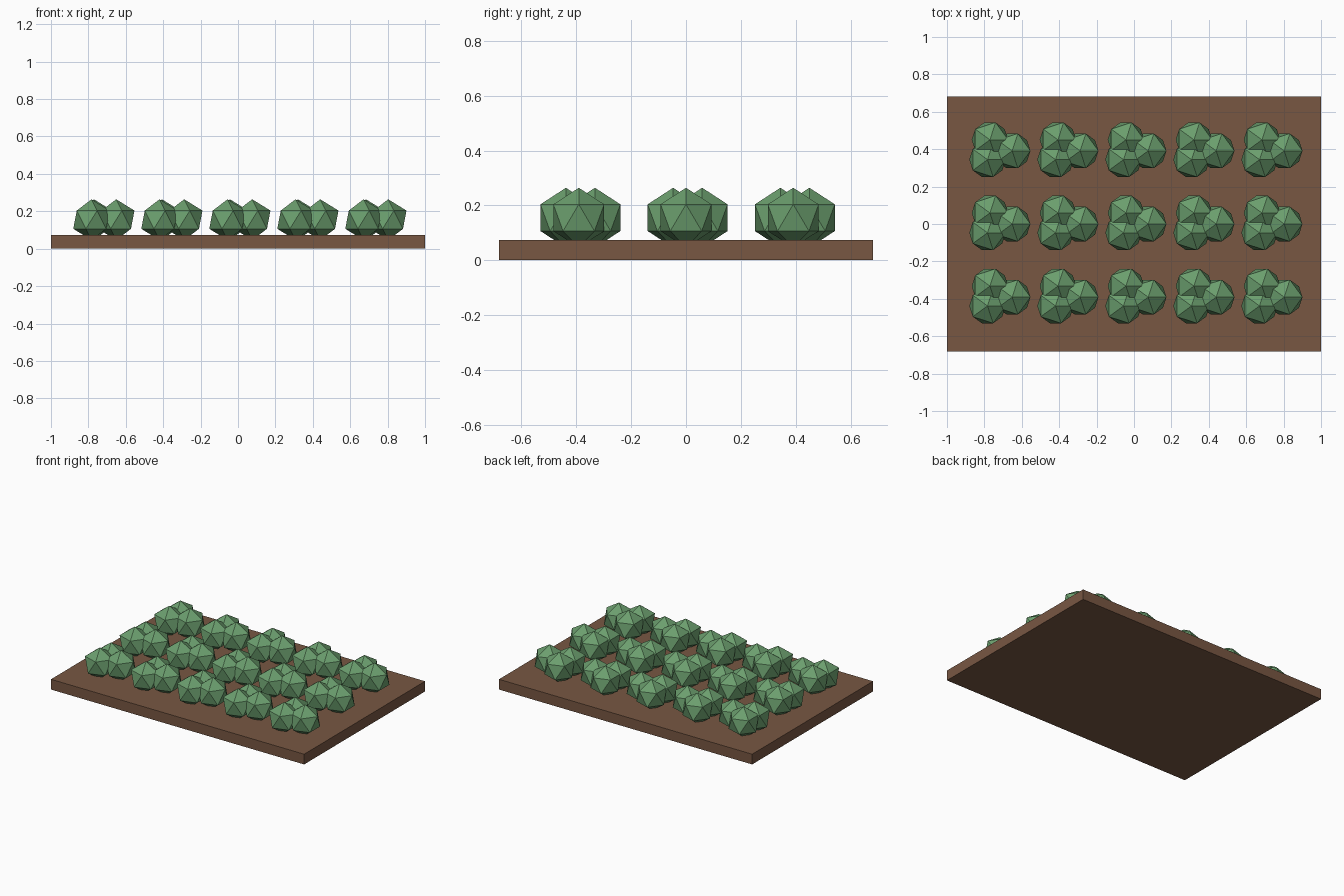
import bpy
import bmesh
from mathutils import Matrix

if "Cube" in bpy.data.objects:
    bpy.data.objects.remove(bpy.data.objects["Cube"])


def material(name, color):
    mat = bpy.data.materials.new(name)
    mat.diffuse_color = (*color, 1.0)
    mat.use_nodes = True
    mat.node_tree.nodes["Principled BSDF"].inputs["Base Color"].default_value = mat.diffuse_color
    return mat


def add_object(name, bm, mat):
    mesh = bpy.data.meshes.new(name)
    bm.to_mesh(mesh)
    bm.free()
    mesh.materials.append(mat)
    obj = bpy.data.objects.new(name, mesh)
    bpy.context.collection.objects.link(obj)
    return obj


soil = material("soil_brown", (0.188, 0.095, 0.055))
leaf = material("leaf_green", (0.147, 0.342, 0.155))

# Soil bed
BED_TOP = 0.073
bm = bmesh.new()
bmesh.ops.create_cube(bm, size=1.0, matrix=Matrix.Translation((0, 0, BED_TOP / 2))
                      @ Matrix.Diagonal((2.0, 1.364, BED_TOP, 1.0)))
add_object("soil_bed", bm, soil)

# One plant: three overlapping low-poly leaf balls, partly sunk in the soil
BALLS = [(0.076, 0.0), (-0.043, 0.059), (-0.056, -0.047)]
bm = bmesh.new()
for x, y in BALLS:
    bmesh.ops.create_icosphere(bm, subdivisions=1, radius=0.109,
                               matrix=Matrix.Translation((x, y, 0.155)))
plant = add_object("plant", bm, leaf)

# Rows of identical plants
for row in range(3):
    for col in range(5):
        obj = plant if row == col == 0 else plant.copy()
        if obj is not plant:
            bpy.context.collection.objects.link(obj)
        obj.name = f"plant_row{row + 1}_{col + 1}"
        obj.location = ((col - 2) * 0.3636, (row - 1) * 0.391, 0)
